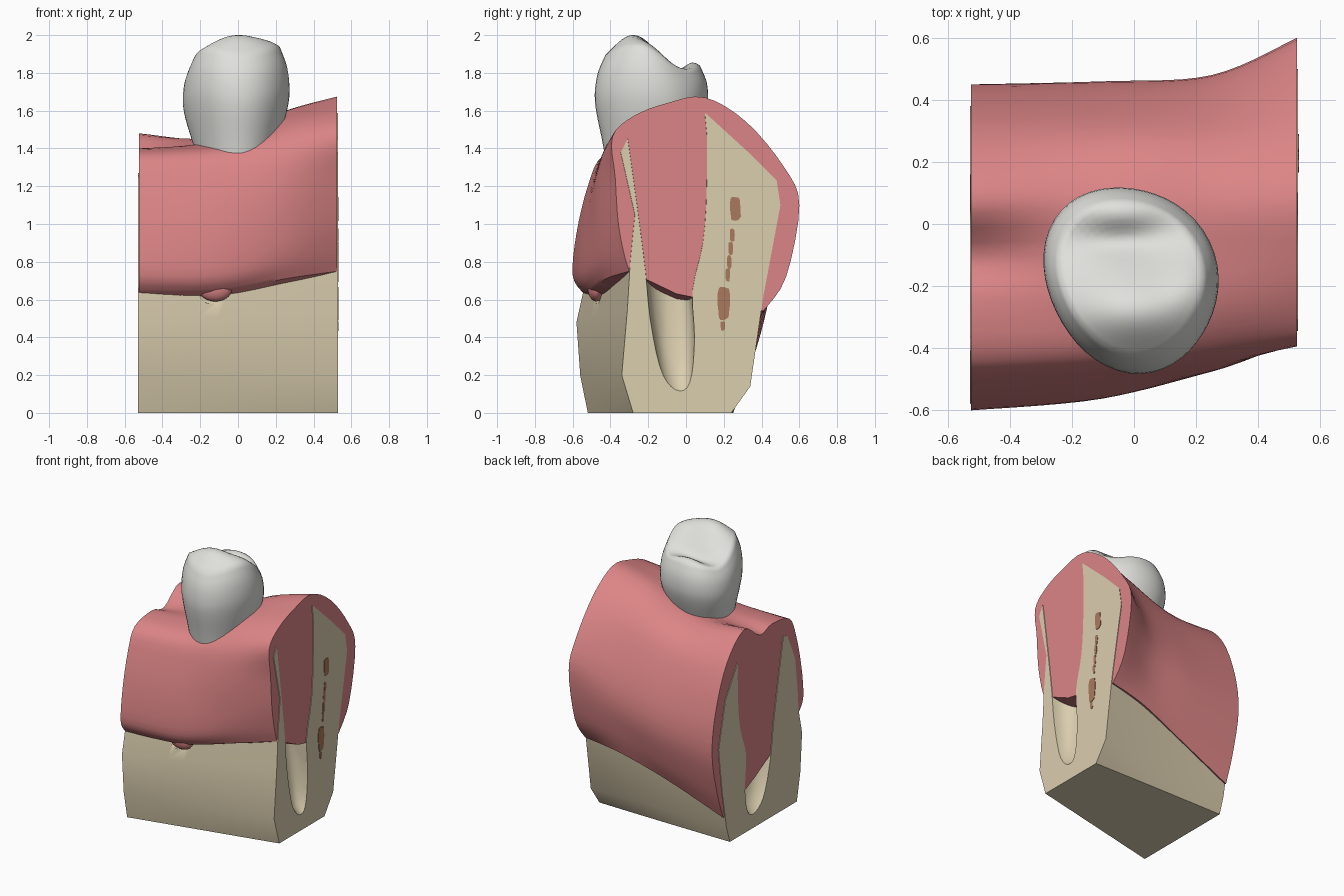
import bpy, bmesh, math, random
from mathutils import Vector

cube = bpy.data.objects.get("Cube")
if cube:
    bpy.data.objects.remove(cube, do_unlink=True)
random.seed(4)


def material(name, rgb):
    mat = bpy.data.materials.new(name)
    mat.use_nodes = True
    color = (*rgb, 1)
    mat.diffuse_color = color
    shader = next(n for n in mat.node_tree.nodes if n.type == 'BSDF_PRINCIPLED')
    shader.inputs["Base Color"].default_value = color
    return mat


pink = material("gum_pink", (0.72, 0.235, 0.24))
tan = material("bone_tan", (0.71, 0.62, 0.43))
white = material("enamel_white", (0.74, 0.74, 0.71))
brown = material("marrow_brown", (0.41, 0.19, 0.11))


def select_only(obj):
    bpy.ops.object.select_all(action='DESELECT')
    obj.select_set(True)
    bpy.context.view_layer.objects.active = obj


def loft(name, rings, mat):
    """Solid skin through closed rings of equal length, capped at both ends."""
    bm = bmesh.new()
    rows = [[bm.verts.new(p) for p in ring] for ring in rings]
    count = len(rows[0])
    for a, b in zip(rows, rows[1:]):
        for i in range(count):
            j = (i + 1) % count
            bm.faces.new((a[i], a[j], b[j], b[i]))
    bm.faces.new(rows[0])
    bm.faces.new(rows[-1])
    bmesh.ops.recalc_face_normals(bm, faces=bm.faces)
    mesh = bpy.data.meshes.new(name)
    bm.to_mesh(mesh)
    bm.free()
    obj = bpy.data.objects.new(name, mesh)
    bpy.context.collection.objects.link(obj)
    mesh.materials.append(mat)
    return obj


def smooth(obj, degrees):
    select_only(obj)
    bpy.ops.object.shade_smooth_by_angle(angle=math.radians(degrees))


def carve(obj, cutter):
    """Subtract the cutter, then discard it."""
    cutter.hide_render = True
    mod = obj.modifiers.new("carve", 'BOOLEAN')
    mod.operation, mod.solver, mod.object = 'DIFFERENCE', 'EXACT', cutter
    select_only(obj)
    bpy.ops.object.modifier_apply(modifier=mod.name)
    bpy.data.objects.remove(cutter, do_unlink=True)


def ellipsoid(name, center, radii, mat):
    bpy.ops.mesh.primitive_uv_sphere_add(segments=32, ring_count=24, radius=1, location=center)
    obj = bpy.context.object
    obj.name = name
    obj.scale = radii
    obj.data.materials.append(mat)
    bpy.ops.object.transform_apply(location=True, scale=True)
    return obj


def spline(points, steps):
    """Open curve passing through every point."""
    result = []
    last = len(points) - 1
    for i in range(last):
        p, q = points[i], points[i + 1]
        before, after = points[max(i - 1, 0)], points[min(i + 2, last)]
        for k in range(steps):
            t = k / steps
            m, n = (q - before) / 2, (after - p) / 2
            d = q - p
            result.append(p + m * t + (3 * d - 2 * m - n) * t ** 2 + (m + n - 2 * d) * t ** 3)
    return result + [points[-1]]


# Gum: outer (y, z) profiles from the front rim over the ridge to the back rim
END = 0.525
gum_profiles = {
    -END: [(-.55, .64), (-.60, .73), (-.58, .95), (-.52, 1.2), (-.44, 1.36), (-.24, 1.4), (-.1, 1.37),
           (.08, 1.48), (.28, 1.31), (.41, 1), (.45, .7), (.39, .4), (.32, .2)],
    -.1: [(-.51, .645), (-.56, .73), (-.55, .95), (-.5, 1.2), (-.43, 1.37), (-.27, 1.43), (-.1, 1.45),
          (.1, 1.45), (.28, 1.34), (.41, 1.05), (.46, .78), (.41, .52), (.35, .37)],
    .25: [(-.425, .71), (-.46, .8), (-.475, .95), (-.47, 1.2), (-.425, 1.41), (-.29, 1.53), (-.1, 1.58),
          (.1, 1.59), (.29, 1.45), (.43, 1.15), (.48, .9), (.44, .65), (.39, .49)],
    END: [(-.3, .75), (-.33, .85), (-.36, 1.02), (-.375, 1.25), (-.39, 1.46), (-.28, 1.57), (-.1, 1.64),
          (.1, 1.67), (.32, 1.54), (.52, 1.3), (.6, 1.1), (.53, .72), (.41, .54)],
}
underside = (.36, .47, .57, .63)
curves = []
for (x, profile), low in zip(gum_profiles.items(), underside):
    outer = spline([Vector((x, y, z)) for y, z in profile], 4)
    curves.append(outer + [Vector((x, -.05, low))])
strips = [spline(list(track), 7) for track in zip(*curves)]
gum = loft("gum", list(zip(*strips)), pink)
smooth(gum, 40)

# Bone block: blends from the right end profile to the left end profile,
# straight along the front and flaring late along the back
bone_right = [(-.52, 0), (-.56, .2), (-.58, .48), (-.54, .66), (-.53, .8), (-.5, 1.05), (-.41, 1.25),
              (-.37, 1.26), (.16, 1.27), (.3, 1.05), (.38, .72), (.34, .4), (.29, .12), (.25, 0)]
bone_left = [(-.28, 0), (-.34, .2), (-.31, .55), (-.295, .8), (-.27, 1.05), (-.345, 1.38), (-.31, 1.45),
             (.1, 1.59), (.33, 1.38), (.48, 1.23), (.5, 1.1), (.41, .62), (.34, .14), (.24, 0)]
steps = 10
bone_rings = []
for k in range(steps + 1):
    t = k / steps
    x = (2 * t - 1) * (END + .004)
    ring = []
    for a, b in zip(bone_right, bone_left):
        blend = t if a[0] < -.5 else t * t
        ring.append(Vector((x, *Vector(a).lerp(Vector(b), blend))))
    bone_rings.append(ring)
bone = loft("bone", bone_rings, tan)

# Empty root sockets opened into both ends of the bone
socket = [(-.31, 1.46), (-.26, 1.1), (-.215, .75), (-.19, .5), (-.14, .25), (-.08, .14), (-.01, .12),
          (.03, .2), (.045, .4), (.035, .65), (.09, .9), (.11, 1.2), (.1, 1.59), (0, 1.8), (-.3, 1.7)]
socket_curve = spline([Vector(p) for p in socket], 3)
middle = Vector((-.08, 1.1))


def socket_cutter(side, stretch, shift, height):
    rings = []
    for t in (-.2, 0, .3, .55, .75, .9, .98):
        size = math.sqrt(1 - max(t, 0) ** 2)
        x = side * (END + .004 - .15 * t)
        ring = [middle + (p - middle) * size for p in socket_curve]
        rings.append([Vector((x, p.x * stretch + shift, p.y * height)) for p in ring])
    return loft("socket_cutter", rings, tan)


carve(bone, socket_cutter(1, 1, 0, 1))
carve(bone, socket_cutter(-1, 1.25, .02, .87))

# Nerve opening on the front of the bone, with gum drooping into it
carve(bone, ellipsoid("opening_cutter", (-.11, -.51, .62), (.11, .06, .06), tan))
smooth(bone, 32)
droop = ellipsoid("gum_droop", (-.12, -.475, .66), (.09, .045, .07), pink)
smooth(droop, 60)


# Tooth crown: one tall front cusp, a groove and a low back cusp
def bump(x, y, cx, cy, wx, wy):
    return math.exp(-((x - cx) / wx) ** 2 - ((y - cy) / wy) ** 2)


def chewing_height(x, y):
    return (1.8 + .2 * bump(x, y, 0, -.28, .28, .17) + .05 * bump(x, y, -.04, .04, .15, .06)
            + .05 * bump(x, y, .2, -.18, .1, .12) - .025 * bump(x, y, -.06, -.06, .14, .05))


SIDES = 48


def crown_point(angle, size):
    wobble = 1 + .03 * math.cos(3 * angle - 1.2)
    across, along = math.cos(angle) * wobble, math.sin(angle) * wobble
    return (-.01 + size * (.28 * across - .03 * along), -.17 + .3 * size * along)


angles = [2 * math.pi * i / SIDES for i in range(SIDES)]
wall = spline([Vector(p) for p in ((0, .68), (.25, .82), (.48, .95), (.65, 1), (.84, .96), (1, .83))], 3)
crown_rings = []
for rise, size in wall:
    ring = []
    for a in angles:
        x, y = crown_point(a, size)
        rim = chewing_height(*crown_point(a, wall[-1].y))
        ring.append((x, y - .04 * (1 - rise) ** 2, 1.3 + rise * (rim - 1.3)))
    crown_rings.append(ring)
for k in range(1, 12):
    size = wall[-1].y * (1 - k / 12)
    points = [crown_point(a, size) for a in angles]
    crown_rings.append([(x, y, chewing_height(x, y)) for x, y in points])
crown = loft("tooth_crown", crown_rings, white)
smooth(crown, 80)


# Marrow patches on the left cut face of the bone
def patch(name, y, z, half_width, half_height):
    outline = []
    for i in range(16):
        a = math.tau * i / 16
        r = random.uniform(.92, 1.12)
        side, up = (math.copysign(abs(v) ** .6, v) * r for v in (math.cos(a), math.sin(a)))
        outline.append((y + half_width * side, z + half_height * up))
    loft(name, [[(x, *p) for p in outline] for x in (END + .002, END + .007)], brown)


patch("marrow_upper", .262, 1.08, .027, .066)
patch("marrow_lower", .2, .58, .031, .088)
for i in range(4):
    patch("marrow_fleck", .245 - .008 * i, .94 - .07 * i, .012, .034)
patch("marrow_tip", .195, .46, .012, .025)
